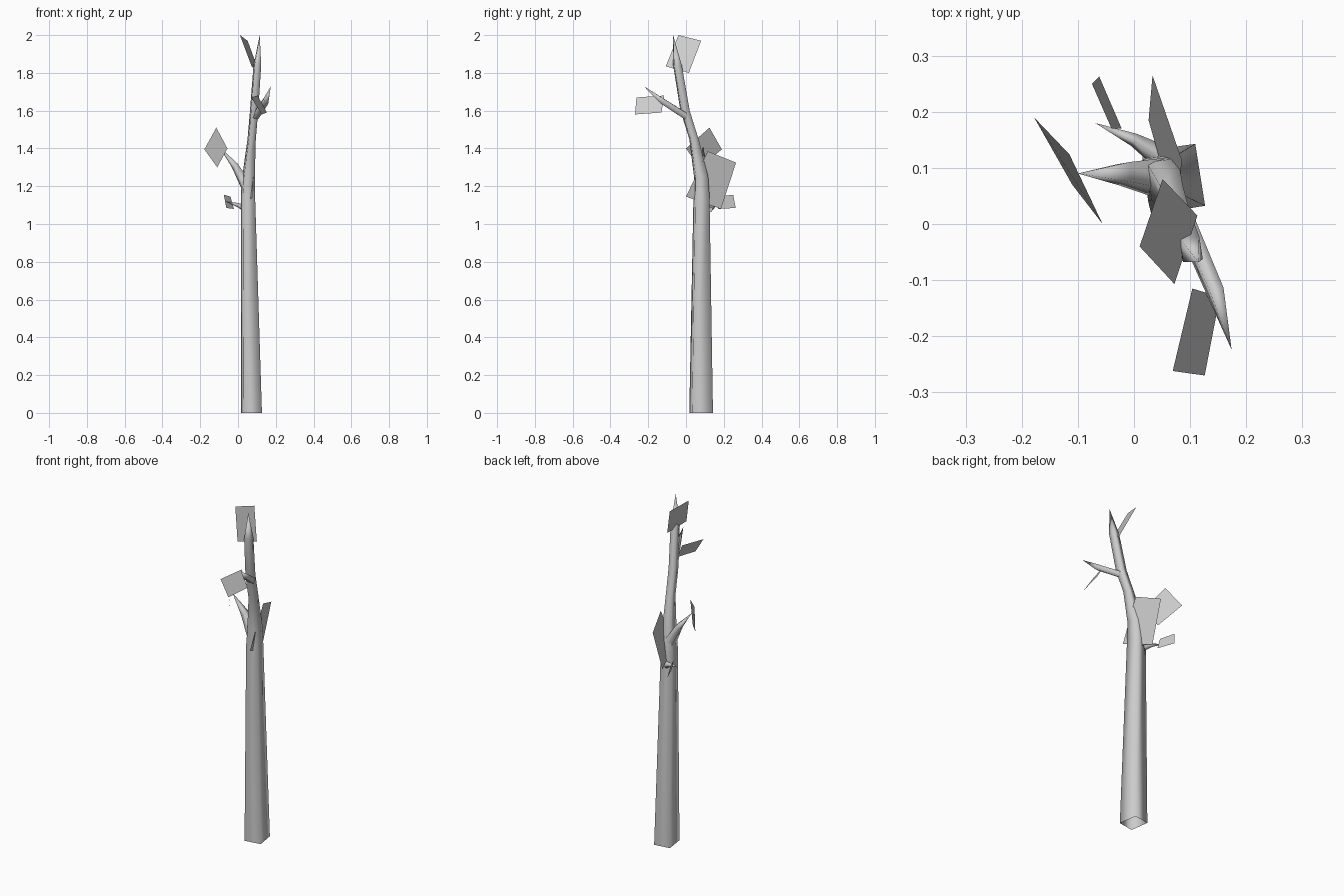
import bpy
import bmesh
from math import cos, sin, radians
from mathutils import Vector

cube = bpy.data.objects.get("Cube")
if cube:
    bpy.data.objects.remove(cube, do_unlink=True)

grey = bpy.data.materials.new("plain_grey")
grey.use_nodes = True
COLOUR = (0.6, 0.6, 0.6, 1)
grey.diffuse_color = COLOUR
grey.node_tree.nodes["Principled BSDF"].inputs["Base Color"].default_value = COLOUR

# Corner directions of the four-sided limbs
CORNERS = [radians(a) for a in (-40, 58, 138, -122)]


def finish(name, bm, smooth):
    mesh = bpy.data.meshes.new(name)
    bm.to_mesh(mesh)
    bm.free()
    mesh.materials.append(grey)
    for poly in mesh.polygons:
        poly.use_smooth = smooth
    obj = bpy.data.objects.new(name, mesh)
    bpy.context.collection.objects.link(obj)
    return obj


def limb(name, path, level=False):
    """Four-sided tapering tube along (x, y, z, radius); the last point is the tip."""
    bm = bmesh.new()
    points = [Vector(p[:3]) for p in path]
    rings = []
    for i, p in enumerate(path[:-1]):
        along = points[i + 1] - points[max(i - 1, 0)]
        turn = Vector((0, 0, 1)).rotation_difference(along)
        ring = []
        for a in CORNERS:
            offset = Vector((cos(a), sin(a), 0)) * p[3]
            if not level:
                offset = turn @ offset
            ring.append(bm.verts.new(points[i] + offset))
        rings.append(ring)
    for low, high in zip(rings, rings[1:]):
        for k in range(4):
            n = (k + 1) % 4
            bm.faces.new((low[k], low[n], high[n], high[k]))
    tip = bm.verts.new(points[-1])
    for k in range(4):
        bm.faces.new((rings[-1][k], rings[-1][(k + 1) % 4], tip))
    return finish(name, bm, True)


def leaf(name, *corners):
    """Single flat leaf card."""
    bm = bmesh.new()
    bm.faces.new([bm.verts.new(c) for c in corners])
    return finish(name, bm, False)


# Trunk running up into the leaning main stem, open at the foot
limb("trunk", [(.07, .08, 0, .074), (.052, .082, 1.15, .05), (.055, .08, 1.25, .044),
               (.072, .042, 1.45, .029), (.085, -.005, 1.6, .029),
               (.102, -.045, 1.84, .027), (.115, -.068, 2.0, 0)], level=True)

# Side limbs
limb("side_branch", [(.045, .085, 1.2, .04), (-.018, .09, 1.31, .024), (-.1, .09, 1.41, 0)])
limb("front_branch", [(.093, 0, 1.57, .022), (.147, -.125, 1.65, .02), (.174, -.224, 1.73, 0)])
limb("low_twig", [(.04, .125, 1.08, .02), (.0, .15, 1.1, .012), (-.069, .18, 1.12, 0)])

# Leaf cards
leaf("top_leaf", (.01, -.04, 2.0), (.051, .08, 1.97), (.113, .015, 1.8), (.072, -.107, 1.835))
leaf("front_leaf", (.069, -.262, 1.67), (.104, -.115, 1.68), (.153, -.13, 1.59), (.126, -.27, 1.58))
leaf("side_leaf", (-.178, .19, 1.395), (-.115, .124, 1.51), (-.056, 0, 1.4), (-.11, .07, 1.3))
leaf("large_leaf", (.085, .115, 1.385), (.033, .265, 1.325), (.026, .185, 1.08), (.078, 0, 1.145))
leaf("low_leaf", (-.075, .25, 1.155), (-.062, .263, 1.085), (-.022, .17, 1.08), (-.04, .17, 1.145))
